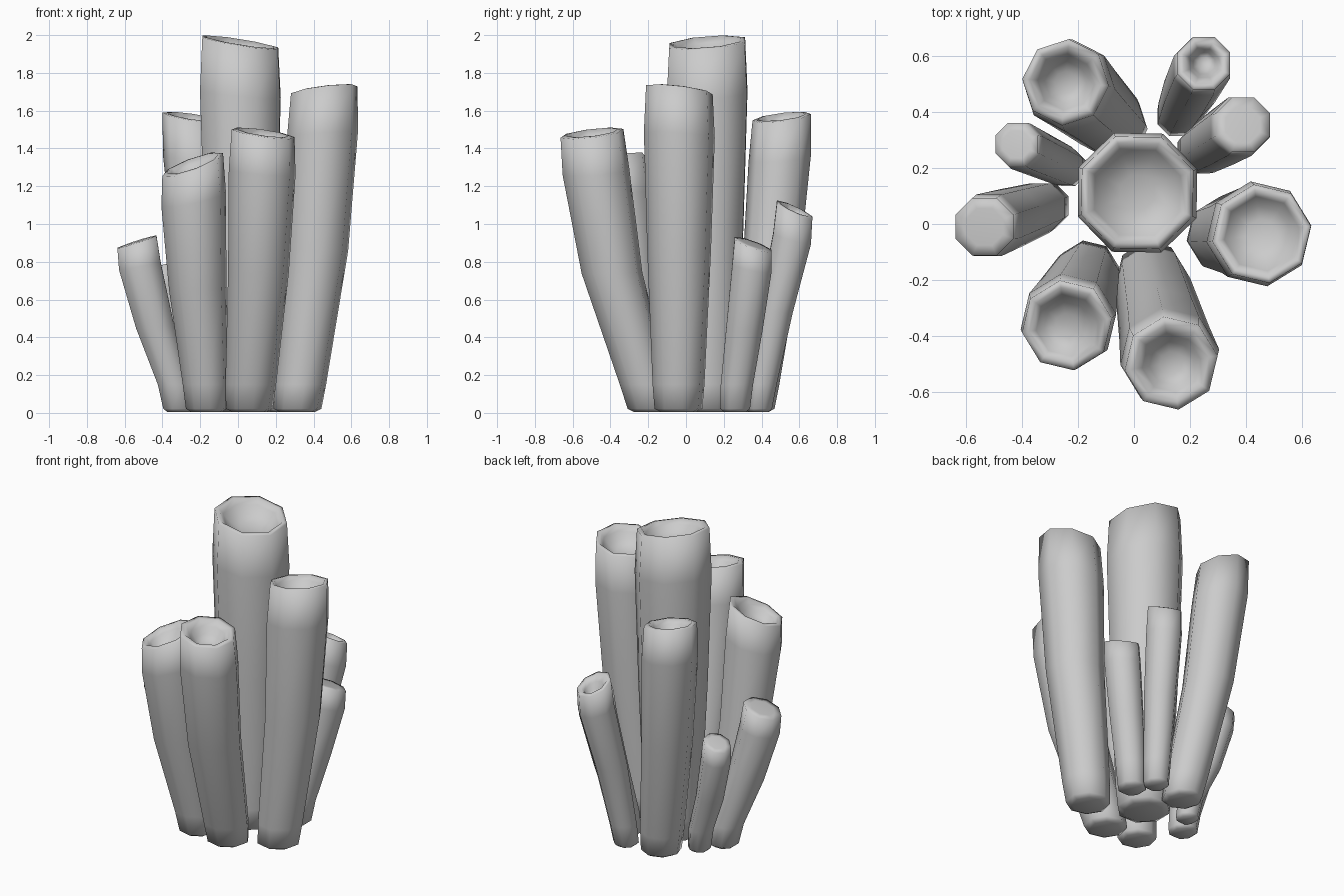
import bpy, bmesh, math

SIDES = 8

# name, base (x, y, r), top (x, y, z, r), rim slope (dz/dx, dz/dy), hole radius (0 = closed tip), mid-height lean, twist
TUBES = [
    ("centre_tube",      (0.02, 0.11, 0.165),  (0.012, 0.112, 1.96, 0.23),  (-0.16, 0.08), 0.165, 0.66, 0.48),
    ("right_tube",       (0.315, -0.04, 0.135), (0.457, -0.035, 1.71, 0.19), (0.12, -0.12), 0.135, 0.7, 0.2),
    ("front_tube",       (0.06, -0.185, 0.132), (0.133, -0.498, 1.48, 0.179), (-0.14, 0.12), 0.105, 0.66, 0.2),
    ("front_left_tube",  (-0.165, -0.17, 0.118), (-0.24, -0.363, 1.315, 0.173), (0.35, 0.22), 0.112, 0.64, 0.2),
    ("left_tube",        (-0.315, 0.065, 0.092), (-0.535, -0.01, 0.905, 0.119), (0.32, 0.05), 0, 0.56, 0.5),
    ("small_left_tube",  (-0.235, 0.20, 0.072), (-0.42, 0.285, 0.765, 0.088), (0.35, -0.15), 0, 0.58, 0.5),
    ("back_left_tube",   (-0.07, 0.35, 0.125), (-0.245, 0.507, 1.565, 0.165), (-0.15, 0.12), 0.1, 0.64, 0.9),
    ("back_tube",        (0.155, 0.385, 0.08), (0.25, 0.575, 1.075, 0.108), (-0.2, -0.45), 0.055, 0.47, 0.5),
    ("back_right_tube",  (0.235, 0.26, 0.09), (0.39, 0.355, 0.89, 0.112), (-0.2, -0.35), 0, 0.52, 0.5),
]


def make_tube(name, base, top, slope, hole, mid, twist):
    bx, by, rb = base
    tx, ty, tz, rt = top
    bm = bmesh.new()

    def ring(t, f, r, tilt, dz=0.0):
        """Octagonal section: t = height fraction, f = lean fraction."""
        cx, cy = bx + (tx - bx) * f, by + (ty - by) * f
        out = []
        for i in range(SIDES):
            a = math.tau * (i + twist) / SIDES
            dx, dy = r * math.cos(a), r * math.sin(a)
            z = tz * t + dz + tilt * (slope[0] * dx + slope[1] * dy)
            out.append(bm.verts.new((cx + dx, cy + dy, z)))
        return out

    # outer wall, from rounded foot to shoulder and rim
    rings = [
        ring(0, 0, rb * 0.7, 0, 0.005),
        ring(0, 0, rb * 0.95, 0, 0.022),
        ring(0, 0.1, rb * 1.03, 0, 0.15),
        ring(0.5, mid, rb + (rt - rb) * 0.65, 0.15),
        ring(0.86, 0.93, rt, 0.6),
        ring(1, 1, rt * 0.94, 1),
    ]
    if hole:
        # rolled lip and shallow bowl
        rings += [
            ring(1, 1, (rt * 0.94 + hole) / 2, 1, 0.004),
            ring(1, 1, hole, 1, -0.025),
            ring(1, 1, hole * 0.75, 1, -0.065),
            ring(1, 1, hole * 0.4, 1, -0.085),
        ]
    else:
        # closed tip
        rings.append(ring(1, 1, rt * 0.6, 1, 0.004))

    for lo, hi in zip(rings, rings[1:]):
        for i in range(SIDES):
            j = (i + 1) % SIDES
            bm.faces.new((lo[i], lo[j], hi[j], hi[i]))
    bm.faces.new(list(reversed(rings[0])))
    bm.faces.new(rings[-1])
    bmesh.ops.recalc_face_normals(bm, faces=bm.faces)
    for f in bm.faces:
        f.smooth = True

    mesh = bpy.data.meshes.new(name)
    bm.to_mesh(mesh)
    bm.free()
    bpy.context.collection.objects.link(bpy.data.objects.new(name, mesh))


for tube in TUBES:
    make_tube(*tube)
